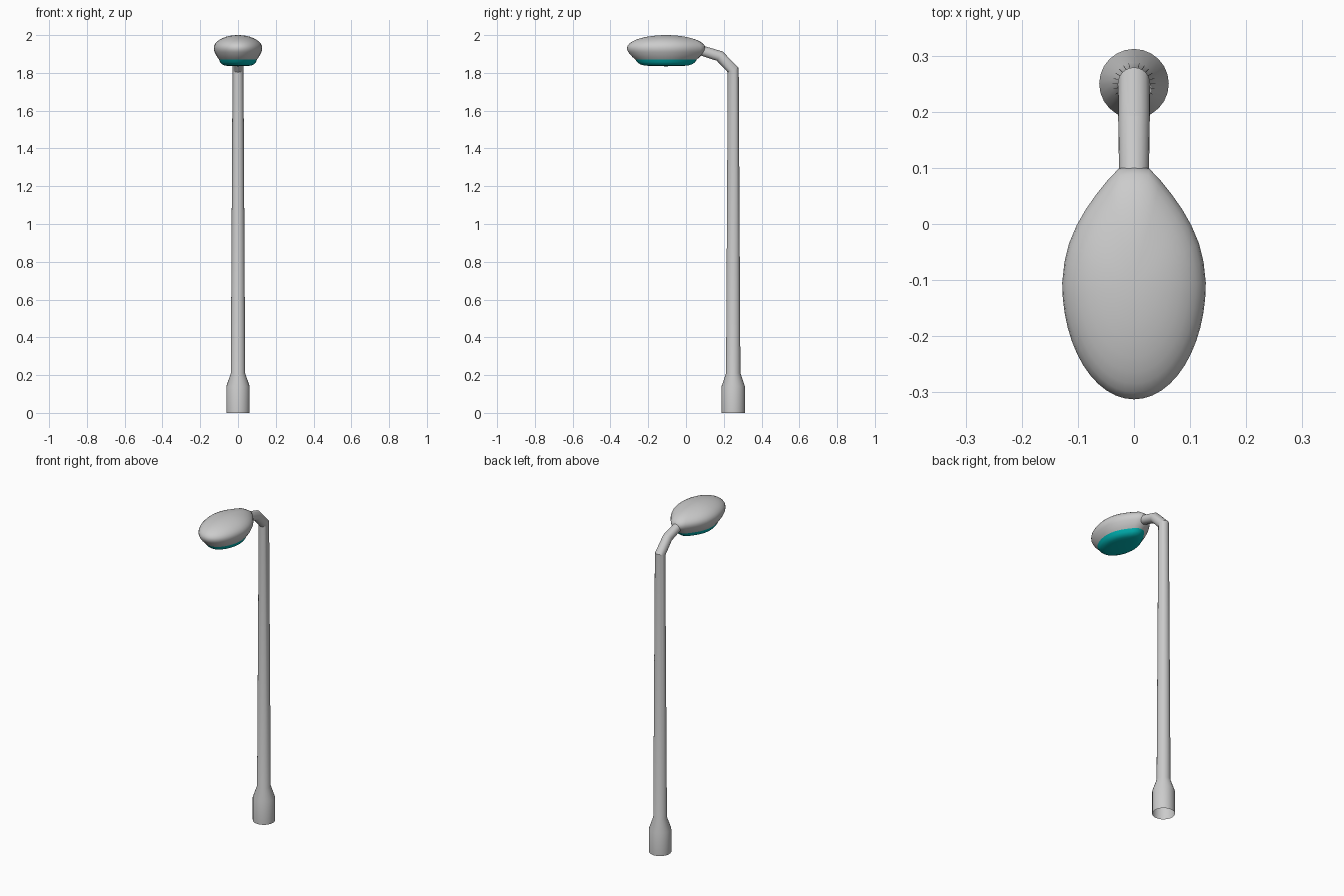
import bpy, bmesh, math
from mathutils import Vector

if "Cube" in bpy.data.objects:
    bpy.data.objects.remove(bpy.data.objects["Cube"])


def finish(bm, name, angle=40):
    bmesh.ops.recalc_face_normals(bm, faces=bm.faces)
    mesh = bpy.data.meshes.new(name)
    bm.to_mesh(mesh)
    bm.free()
    ob = bpy.data.objects.new(name, mesh)
    bpy.context.collection.objects.link(ob)
    bpy.ops.object.select_all(action='DESELECT')
    ob.select_set(True)
    bpy.context.view_layer.objects.active = ob
    bpy.ops.object.shade_smooth_by_angle(angle=math.radians(angle))
    return ob


def bridge(bm, a, b):
    n = len(a)
    for i in range(n):
        j = (i + 1) % n
        bm.faces.new((a[i], a[j], b[j], b[i]))


def tube(name, path, sides=24):
    """Open tube along (y, z, radius) points with mitred bends."""
    bm = bmesh.new()
    pts = [Vector((0, y, z)) for y, z, r in path]
    prev = None
    for k, p in enumerate(pts):
        d0 = (p - pts[k - 1]).normalized() if k else (pts[1] - p).normalized()
        d1 = (pts[k + 1] - p).normalized() if k < len(pts) - 1 else d0
        t = (d0 + d1).normalized()
        side = Vector((0, -t.z, t.y)) / t.dot(d0)
        ring = []
        for i in range(sides):
            a = math.tau * i / sides
            off = Vector((math.cos(a), 0, 0)) + side * math.sin(a)
            ring.append(bm.verts.new(p + off * path[k][2]))
        if prev:
            bridge(bm, prev, ring)
        prev = ring
    return finish(bm, name, 25)


# egg-shaped plan outline of the lamp head
CY, LEN, WID = -0.105, 0.2075, 0.128
half = [(0.027, 0.099), (0.047, 0.078), (0.067, 0.053), (0.086, 0.026),
        (0.102, -0.002), (0.116, -0.035), (0.124, -0.068)]
for i in range(12):
    a = math.pi / 2 * i / 12
    half.append((WID * math.cos(a), CY - LEN * math.sin(a)))
outline = half + [(0, CY - LEN)] + [(-x, y) for x, y in reversed(half)] + [(0, 0.102)]


def shell(name, levels, cap_z=None):
    """Stack of scaled outlines (scale, z), optionally closed by a centre point."""
    bm = bmesh.new()
    prev = None
    for s, z in levels:
        ring = [bm.verts.new((x * s, CY + (y - CY) * s, z)) for x, y in outline]
        if prev:
            bridge(bm, prev, ring)
        prev = ring
    if cap_z is not None:
        c = bm.verts.new((0, CY, cap_z))
        for i in range(len(prev)):
            bm.faces.new((prev[i], prev[(i + 1) % len(prev)], c))
    return finish(bm, name, 50)


# pole with wide foot and bent arm
tube("pole", [(0.25, 0, 0.062), (0.25, 0.14, 0.062), (0.25, 0.21, 0.038),
              (0.25, 1.815, 0.029), (0.178, 1.889, 0.028), (0.05, 1.928, 0.026)])

# head housing
levels = [(0.79, 1.872), (0.85, 1.882), (0.91, 1.895), (0.965, 1.91), (0.99, 1.92)]
for i in range(9):
    a = math.radians(10 * i)
    levels.append((math.cos(a), 1.932 + 0.068 * math.sin(a)))
shell("lamp_housing", levels, 2.0)

# glowing lens underneath
lens = shell("lamp_lens", [(0.79, 1.872), (0.74, 1.857), (0.67, 1.846),
                           (0.56, 1.839), (0.35, 1.836)], 1.835)
mat = bpy.data.materials.new("teal_lens")
mat.diffuse_color = (0.0, 0.45, 0.45, 1)
mat.use_nodes = True
mat.node_tree.nodes["Principled BSDF"].inputs["Base Color"].default_value = mat.diffuse_color
lens.data.materials.append(mat)
